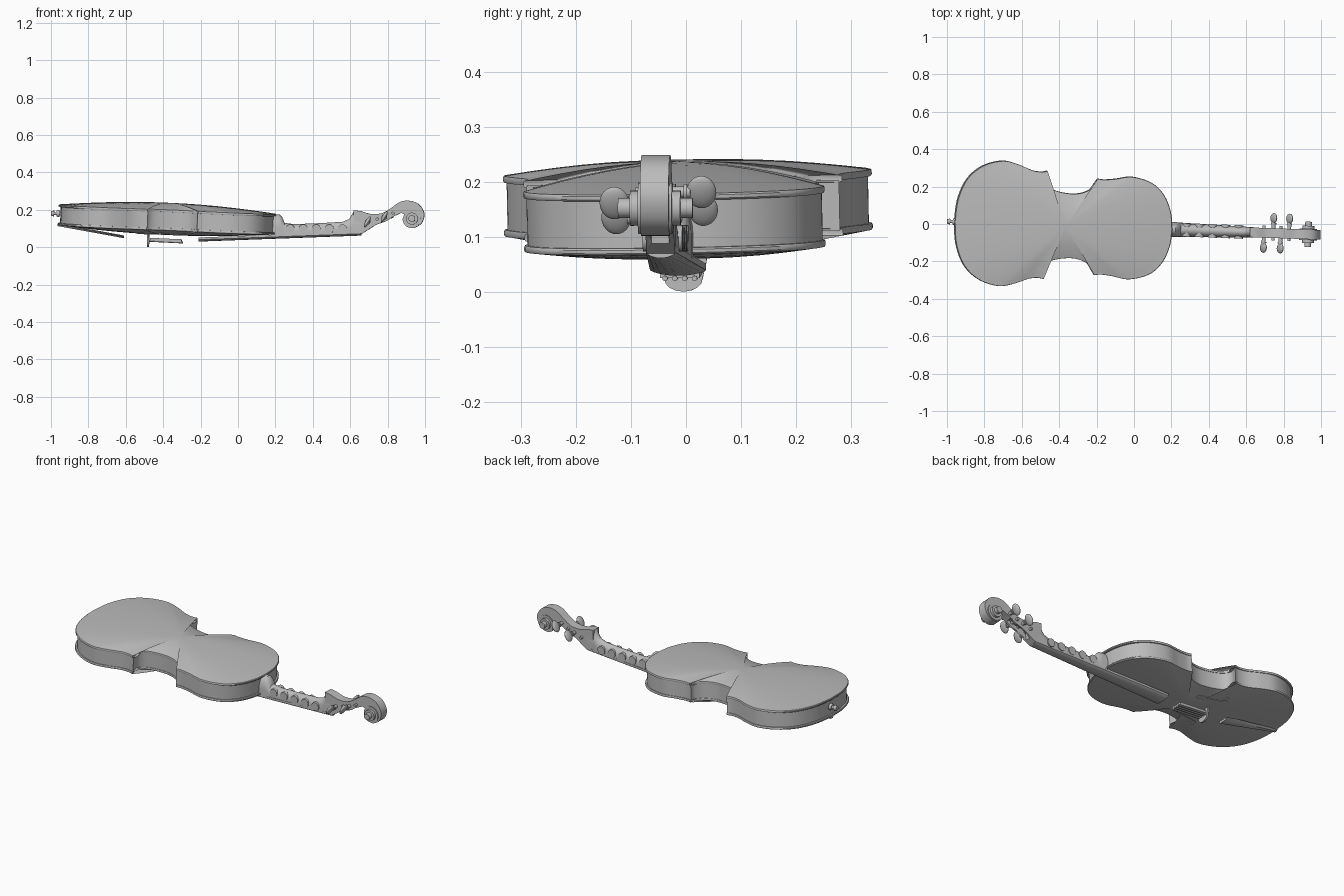
import bpy, bmesh, math
from mathutils import Matrix, Vector

cube = bpy.data.objects.get("Cube")
if cube:
    bpy.data.objects.remove(cube)

GREY = (0.5, 0.5, 0.5, 1)
grey = bpy.data.materials.new("plain grey")
grey.use_nodes = True
grey.diffuse_color = GREY
grey.node_tree.nodes["Principled BSDF"].inputs["Base Color"].default_value = GREY

# The body lies slightly tilted; the neck parts only turn about z
NECK = Matrix.Translation((0, -0.022, 0)) @ Matrix.Rotation(-0.036, 4, "Z")
BODY = (Matrix.Translation((0, -0.022, 0.132)) @ Matrix.Rotation(-0.036, 4, "Z")
        @ Matrix.Rotation(0.0435, 4, "Y") @ Matrix.Rotation(0.018, 4, "X"))


def finish(name, bm, frame, angle=35):
    bmesh.ops.remove_doubles(bm, verts=bm.verts, dist=1e-5)
    bmesh.ops.recalc_face_normals(bm, faces=bm.faces)
    mesh = bpy.data.meshes.new(name)
    bm.to_mesh(mesh)
    bm.free()
    ob = bpy.data.objects.new(name, mesh)
    bpy.context.collection.objects.link(ob)
    ob.matrix_world = frame
    mesh.materials.append(grey)
    bpy.ops.object.select_all(action="DESELECT")
    ob.select_set(True)
    bpy.context.view_layer.objects.active = ob
    bpy.ops.object.shade_smooth_by_angle(angle=math.radians(angle))
    return ob


def loft(name, rings, frame, angle=35):
    """Skin closed rings of equal length and cap both ends."""
    bm = bmesh.new()
    loops = [[bm.verts.new(p) for p in ring] for ring in rings]
    for a, b in zip(loops, loops[1:]):
        for i in range(len(a)):
            j = (i + 1) % len(a)
            bm.faces.new((a[i], a[j], b[j], b[i]))
    bm.faces.new(loops[0])
    bm.faces.new(loops[-1])
    return finish(name, bm, frame, angle)


def prism(name, profile, half, angle=35):
    """Side profile in x and z, given a width in y."""
    return loft(name, [[(x, y, z) for x, z in profile] for y in (-half, half)], NECK, angle)


def solid(name, kind, frame, **size):
    bm = bmesh.new()
    getattr(bmesh.ops, "create_" + kind)(bm, **size)
    return finish(name, bm, frame)


def rod(name, a, b, r1, r2, sides=20):
    a, b = Vector(a), Vector(b)
    turn = (b - a).to_track_quat("Z", "Y").to_matrix().to_4x4()
    return solid(name, "cone", NECK @ Matrix.Translation((a + b) / 2) @ turn, cap_ends=True,
                 segments=sides, radius1=r1, radius2=r2, depth=(b - a).length)


def smooth(points, steps=5):
    """Catmull-Rom curve through the points."""
    p = [Vector(q) for q in points]
    p = [2 * p[0] - p[1]] + p + [2 * p[-1] - p[-2]]
    out = []
    for a, b, c, d in zip(p, p[1:], p[2:], p[3:]):
        for i in range(steps):
            t = i / steps
            out.append(0.5 * (2 * b + (c - a) * t + (2 * a - 5 * b + 4 * c - d) * t ** 2
                              + (3 * b - a - 3 * c + d) * t ** 3))
    return out + [p[-2]]


# Body outline: lower bout, waist and upper bout, mirrored across the axis
lower = [(-.963, 0), (-.95, .12), (-.905, .23), (-.825, .303), (-.72, .335),
         (-.636, .32), (-.556, .29), (-.505, .284), (-.476, .29)]
waist = [(-.476, .29), (-.488, .24), (-.46, .2), (-.396, .178), (-.316, .173),
         (-.25, .194), (-.213, .23), (-.205, .258)]
upper = [(-.205, .258), (-.17, .254), (-.11, .26), (-.02, .274), (.086, .245),
         (.155, .18), (.193, .09), (.203, 0)]
side = smooth(lower)[:-1] + smooth(waist)[:-1] + smooth(upper)
outline = side + [Vector((p.x, -p.y)) for p in reversed(side[1:-1])]
MID = -.37


def ring(k, h):
    return [(MID + (p.x - MID) * k, p.y * k, h) for p in outline]


def plate(name, sign, arch):
    levels = [(.9, .042), (.995, .043), (1, .046), (1, .052), (.995, .055), (.97, .056)]
    levels += [(k, .055 + arch * (1 - k * k) ** 1.1)
               for k in (.93, .86, .75, .62, .48, .34, .2, .08, .01)]
    return loft(name, [ring(k, sign * h) for k, h in levels], BODY, 40)


loft("ribs", [ring(.98, h) for h in (-.046, .046)], BODY)
plate("back_plate", 1, .034)
belly = plate("front_plate", -1, .028)

# Sound holes: thin strips that follow the belly
bpy.context.view_layer.update()
for s in (1, -1):
    path = smooth([(-.40, .085), (-.385, .07), (-.37, .085), (-.39, .1), (-.45, .112),
                   (-.51, .125), (-.53, .145), (-.515, .16), (-.5, .145)], 4)
    strip = []
    for i, p in enumerate(path):
        d = (path[min(i + 1, len(path) - 1)] - path[max(i - 1, 0)]).normalized() * .006
        row = []
        for q, lift in ((1, .003), (-1, .003), (-1, -.003), (1, -.003)):
            x, y = p.x - d.y * q, s * (p.y + d.x * q)
            hit, at, _, _ = belly.ray_cast((x, y, -1), (0, 0, 1))
            row.append((x, y, (at.z if hit else -.07) + lift))
        strip.append(row)
    loft("sound_hole", strip, BODY)

# Neck and heel: rounded sections of x, bottom, top and half width
rings = []
for x, low, high, w in [(.18, .065, .175, .042), (.222, .062, .175, .04), (.237, .06, .16, .038),
                        (.25, .06, .13, .036), (.3, .06, .123, .034), (.45, .065, .129, .032),
                        (.56, .068, .136, .03), (.595, .07, .15, .029), (.61, .071, .175, .028),
                        (.62, .072, .197, .027), (.66, .075, .19, .027)]:
    arc = [math.pi * i / 12 for i in range(13)]
    rings.append([(x, w * math.cos(a), low + (high - low) * (.35 + .65 * math.sin(a))) for a in arc]
                 + [(x, -w, low), (x, w, low)])
loft("neck", rings, NECK)

# Round bumps along both sides of the neck
for i in range(5):
    x = .28 + .07 * i
    rod("neck_bump", (x, -.036, .098), (x, .036, .098), .024, .024)

# Fingerboard, arched on its playing face
rings = []
for x, low, w in [(-.21, .03, .051), (.66, .062, .027)]:
    arc = [math.pi * (.12 + .76 * i / 8) for i in range(9)]
    under = [(x, w * math.cos(a) / .93, low + .016 * (1 - math.sin(a))) for a in arc]
    rings.append(under + [(x, -w, low + .022), (x, w, low + .022)])
loft("fingerboard", rings, NECK)

# Tailpiece, tail button and saddle
rings = []
for x, z, w in [(-.965, .115, .014), (-.9, .103, .018), (-.65, .058, .04), (-.61, .05, .036)]:
    rings.append([(x, -w, z + .008), (x, -w * .6, z - .002), (x, w * .6, z - .002),
                  (x, w, z + .008), (x, w * .6, z + .012), (x, -w * .6, z + .012)])
loft("tailpiece", rings, NECK)
rod("tail_button_stem", (-.95, 0, .18), (-.99, 0, .181), .01, .008)
rod("tail_button_cap", (-.984, 0, .18), (-1.0, 0, .181), .016, .012)
rod("tail_button_collar", (-.955, 0, .18), (-.97, 0, .18), .02, .016)

# Bridge with an arched crown and two feet
crown = [(.035 * math.cos(a), .025 - .024 * math.sin(a)) for a in [math.pi * i / 8 for i in range(9)]]
legs = [(-.042, .055), (-.045, .085), (-.02, .085), (-.018, .06), (0, .045),
        (.018, .06), (.02, .085), (.045, .085), (.042, .055)]
loft("bridge", [[(x, y, z) for y, z in crown + legs] for x in (-.486, -.476)], NECK)

# String block in front of the bridge, with four raised strings
prism("string_block", [(-.47, .036), (-.3, .026), (-.3, .042), (-.47, .05)], .036)
for i in range(4):
    y = -.027 + .018 * i
    rod("string", (-.475, y, .034), (-.295, y, .025), .005, .005, 8)

# Pegbox sweeping up into the scroll
top = smooth([(.62, .197), (.66, .192), (.71, .178), (.77, .182), (.82, .21), (.865, .241),
              (.91, .249), (.96, .235), (.99, .2), (.997, .165), (.98, .125), (.94, .103),
              (.9, .112), (.882, .145), (.89, .175)], 4)
under = smooth([(.875, .184), (.83, .163), (.79, .138), (.74, .12), (.7, .095), (.66, .07)], 4)
box = prism("pegbox_and_scroll", top + under + [Vector((.62, .075))], .026)
cutter = prism("pegbox_cutter", [(.685, .04), (.695, .145), (.77, .155), (.815, .172), (.84, .1)], .016)
cutter.hide_render = True
cut = box.modifiers.new("cavity", "BOOLEAN")
cut.object, cut.operation, cut.solver = cutter, "DIFFERENCE", "EXACT"
bpy.context.view_layer.objects.active = box
bpy.ops.object.modifier_apply(modifier=cut.name)
bpy.data.objects.remove(cutter)

# Stepped volute on both sides of the scroll
for r, half in ((.047, .031), (.032, .046), (.018, .068)):
    rod("volute", (.932, -half, .153), (.932, half, .153), r, r, 24)

# Tuning pegs, heads alternating from side to side
for x, z, s in [(.695, .135, -1), (.745, .15, 1), (.785, .162, -1), (.83, .182, 1)]:
    rod("peg_shaft", (x, -s * .04, z), (x, s * .06, z), .008, .011, 14)
    head = (NECK @ Matrix.Translation((x, s * .08, z)) @ Matrix.Rotation(.5, 4, "Y")
            @ Matrix.Diagonal((.011, .027, .033, 1)))
    solid("peg_head", "uvsphere", head, u_segments=20, v_segments=12, radius=1)
    rod("peg_collar", (x, s * .048, z), (x, s * .054, z), .015, .015, 14)
